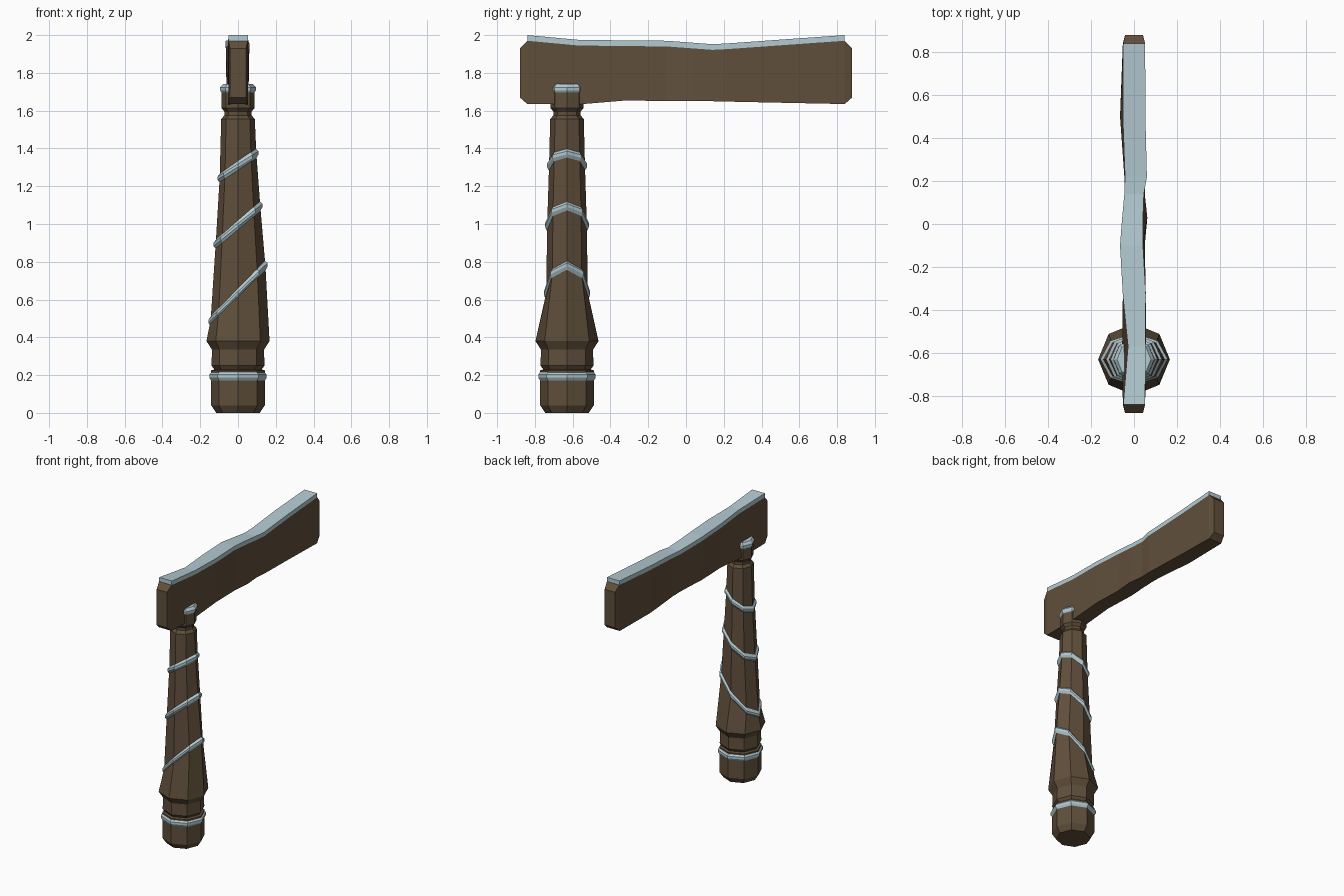
import bpy, math

if "Cube" in bpy.data.objects:
    bpy.data.objects.remove(bpy.data.objects["Cube"])

def material(name, rgb):
    m = bpy.data.materials.new(name)
    m.diffuse_color = (*rgb, 1)
    m.use_nodes = True
    m.node_tree.nodes["Principled BSDF"].inputs["Base Color"].default_value = m.diffuse_color
    return m

MATS = [material("dark_wood", (0.117, 0.078, 0.044)),
        material("pale_metal", (0.456, 0.597, 0.645))]

def loft(name, rings, segment_mat):
    """Skin a list of equal closed rings, capping both ends."""
    n = len(rings[0])
    verts = [p for r in rings for p in r]
    faces, mats = [], []
    for i in range(len(rings) - 1):
        for j in range(n):
            k = (j + 1) % n
            faces.append((i*n + j, i*n + k, (i+1)*n + k, (i+1)*n + j))
            mats.append(segment_mat(i, j))
    last = len(rings) - 1
    faces.append(tuple(reversed(range(n))))
    mats.append(segment_mat(0, 0))
    faces.append(tuple(last*n + j for j in range(n)))
    mats.append(segment_mat(last - 1, 0))
    me = bpy.data.meshes.new(name)
    me.from_pydata(verts, [], faces)
    for m in MATS:
        me.materials.append(m)
    for p, m in zip(me.polygons, mats):
        p.material_index = m
    me.update()
    ob = bpy.data.objects.new(name, me)
    bpy.context.collection.objects.link(ob)
    return ob

POST_Y = -0.63

def ring(z, rx, ry=None, tilt=0):
    ry = ry or rx
    out = []
    for j in range(8):
        a = math.radians(45 * j)
        out.append((rx*math.cos(a), POST_Y + ry*math.sin(a), z + tilt*math.cos(a)))
    return out

# Octagonal turned post, its upper rings following the slanted bands
bands = [(0.635, 0.145, 0.11, 0.145), (0.995, 0.118, 0.105, 0.10),
         (1.31, 0.097, 0.095, 0.065)]
post = [ring(0, 0.115), ring(0.04, 0.142), ring(0.225, 0.142), ring(0.23, 0.125),
        ring(0.25, 0.14), ring(0.335, 0.138), ring(0.38, 0.167)]
post += [ring(*b) for b in bands]
post += [ring(1.555, 0.089), ring(1.575, 0.072), ring(1.595, 0.072),
         ring(1.615, 0.088), ring(1.70, 0.088)]
loft("post", post, lambda i, j: 0)

# Metal bands: two level collars and three slanted wraps
wraps = [("base_collar", 0.195, 0.14, 0.14, 0), ("top_collar", 1.715, 0.083, 0.083, 0)]
wraps += [("slanted_band_%d" % (i + 1), *b) for i, b in enumerate(bands)]
for name, z, rx, ry, t in wraps:
    o = 0.012
    loft(name, [ring(z - 0.026, rx, ry, t), ring(z - 0.008, rx + o, ry + o, t * 1.04),
                ring(z + 0.008, rx + o, ry + o, t * 1.04), ring(z + 0.026, rx - 0.004, ry - 0.002, t)],
         lambda i, j: 1)

# Beam stations: y, bottom z, seam z, body x left/right, strip x left/right
stations = [(-0.84, 1.635, 1.97, -0.052, 0.052, -0.050, 0.052),
            (-0.57, 1.633, 1.945, -0.055, 0.055, -0.028, 0.053),
            (-0.33, 1.653, 1.942, -0.052, 0.055, -0.052, 0.055),
            (-0.10, 1.652, 1.940, -0.060, 0.050, -0.065, 0.042),
            (0.03, 1.652, 1.930, -0.052, 0.062, -0.055, 0.042),
            (0.14, 1.650, 1.922, -0.045, 0.050, -0.045, 0.046),
            (0.22, 1.648, 1.926, -0.045, 0.055, -0.042, 0.060),
            (0.50, 1.642, 1.946, -0.065, 0.052, -0.052, 0.053),
            (0.84, 1.635, 1.97, -0.052, 0.052, -0.050, 0.052)]

def end_ring(y):
    w, lo, hi = 0.042, 1.67, 1.93
    return [(-w, y, lo), (-w, y, hi), (w, y, hi), (w, y, lo)]

# Wooden beam with chamfered ends
body = [end_ring(-0.88)]
for y, zb, zs, bl, br, tl, tr in stations:
    body.append([(bl, y, zb), (tl, y, zs), (tr, y, zs), (br, y, zb)])
body.append(end_ring(0.88))
loft("beam", body, lambda i, j: 0)

# Metal strip along the top of the beam
strip = [[(tl, y, zs), (tl, y, zs + 0.03), (tr, y, zs + 0.03), (tr, y, zs)]
         for y, zb, zs, bl, br, tl, tr in stations]
loft("top_strip", strip, lambda i, j: 1)

# Make all normals face outward
import bmesh
for ob in bpy.context.collection.objects:
    bm = bmesh.new()
    bm.from_mesh(ob.data)
    bmesh.ops.recalc_face_normals(bm, faces=bm.faces)
    bm.to_mesh(ob.data)
    bm.free()
